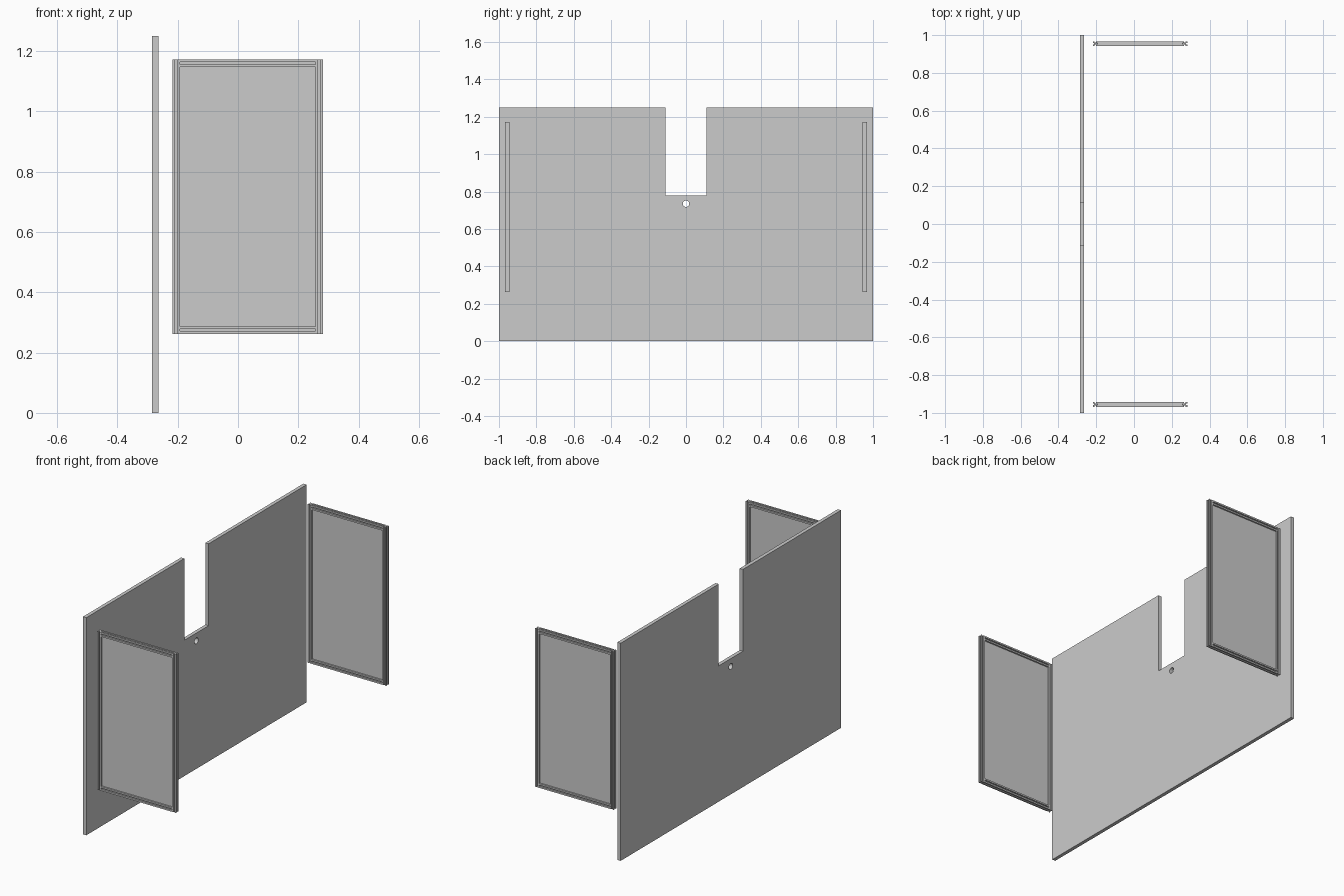
import bpy
import bmesh
from mathutils import Matrix, Vector

if "Cube" in bpy.data.objects:
    bpy.data.objects.remove(bpy.data.objects["Cube"])

# One plain grey for everything
grey = bpy.data.materials.new("plain_grey")
grey.use_nodes = True
GREY = (0.6, 0.6, 0.6, 1)
grey.diffuse_color = GREY
grey.node_tree.nodes["Principled BSDF"].inputs["Base Color"].default_value = GREY

UPRIGHT = Matrix.Identity(3)
# Outline drawn in (y, z), extruded along x
ALONG_X = Matrix(((0, 0, 1), (1, 0, 0), (0, 1, 0)))


def prism(name, outline, length, origin, turn=UPRIGHT):
    """Extrude a flat outline along its normal, starting at origin."""
    bm = bmesh.new()
    face = bm.faces.new([bm.verts.new((u, v, 0)) for u, v in outline])
    moved = bmesh.ops.extrude_face_region(bm, geom=[face])["geom"]
    tips = [e for e in moved if isinstance(e, bmesh.types.BMVert)]
    bmesh.ops.translate(bm, verts=tips, vec=(0, 0, length))
    bmesh.ops.transform(bm, verts=bm.verts,
                        matrix=Matrix.Translation(Vector(origin)) @ turn.to_4x4())
    bmesh.ops.recalc_face_normals(bm, faces=bm.faces)
    mesh = bpy.data.meshes.new(name)
    bm.to_mesh(mesh)
    bm.free()
    mesh.materials.append(grey)
    obj = bpy.data.objects.new(name, mesh)
    bpy.context.collection.objects.link(obj)
    return obj


# Large board with a notch in its top edge
half_notch = [(0.11, 0.78), (0.11, 1.25), (1, 1.25), (1, 0)]
board_outline = half_notch[::-1] + [(-y, z) for y, z in half_notch]
board_outline = [(-y, z) for y, z in half_notch] + half_notch[::-1]
board = prism("main_board", board_outline, 0.021, (-0.285, 0, 0), ALONG_X)

# Small round hole below the notch
bpy.ops.mesh.primitive_cylinder_add(vertices=24, radius=0.017, depth=0.1,
                                    location=(-0.275, 0, 0.735),
                                    rotation=(0, 1.570796, 0))
cutter = bpy.context.object
cutter.name = "hole_cutter"
cutter.hide_render = True
cut = board.modifiers.new("hole", "BOOLEAN")
cut.operation = "DIFFERENCE"
cut.solver = "EXACT"
cut.object = cutter
bpy.context.view_layer.objects.active = board
bpy.ops.object.modifier_apply(modifier=cut.name)
bpy.data.objects.remove(cutter)

# Square bar profile with a slot in each face
HALF, SLOT, DEPTH = 0.0125, 0.0035, 0.007
one_side = [(HALF, -HALF), (HALF, -SLOT), (HALF - DEPTH, -SLOT),
            (HALF - DEPTH, SLOT), (HALF, SLOT)]
bar_profile = []
for quarter in range(4):
    bar_profile += one_side
    one_side = [(-v, u) for u, v in one_side]

# Two framed side panels
LEFT, RIGHT, LOW, HIGH = -0.218, 0.282, 0.262, 1.172
WIDTH = 2 * HALF
INSET = WIDTH - 0.006
for end, y in (("front", -0.955), ("back", 0.955)):
    for side, x in (("right", LEFT + HALF), ("left", RIGHT - HALF)):
        prism(f"{end}_{side}_stile", bar_profile, HIGH - LOW, (x, y, LOW))
    for level, z in (("bottom", LOW + HALF), ("top", HIGH - HALF)):
        prism(f"{end}_{level}_rail", bar_profile, RIGHT - LEFT - 2 * WIDTH,
              (LEFT + WIDTH, y, z), ALONG_X)
    # Thin sheet held in the slots
    sheet = [(-0.003, LOW + INSET), (0.003, LOW + INSET),
             (0.003, HIGH - INSET), (-0.003, HIGH - INSET)]
    prism(f"{end}_sheet", sheet, RIGHT - LEFT - 2 * INSET,
          (LEFT + INSET, y, 0), ALONG_X)
